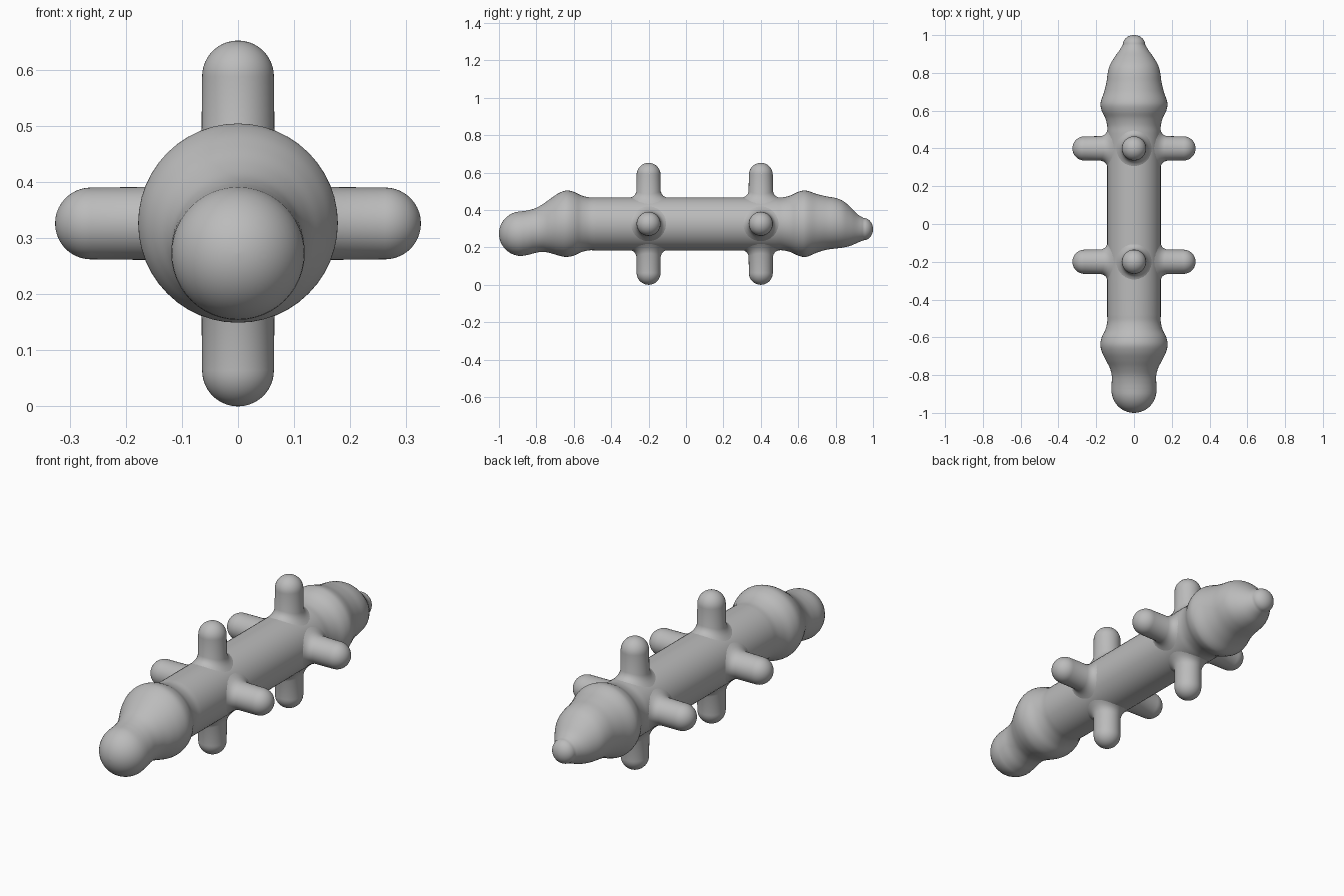
import bpy, bmesh, math
from mathutils import Vector, Matrix

cube = bpy.data.objects.get("Cube")
if cube:
    bpy.data.objects.remove(cube, do_unlink=True)

AXIS_Z = 0.326
BODY_R = 0.142
PEG_R = 0.064

gray = bpy.data.materials.new("plain gray")
gray.use_nodes = True
color = (0.5, 0.5, 0.5, 1)
gray.diffuse_color = color
gray.node_tree.nodes["Principled BSDF"].inputs["Base Color"].default_value = color


def loft(name, rings, cap_start=True):
    """Skin a list of point rings, closing the ends, and shade it smooth."""
    bm = bmesh.new()
    loops = [[bm.verts.new(p) for p in ring] for ring in rings]
    n = len(loops[0])
    for a, b in zip(loops, loops[1:]):
        for i in range(n):
            j = (i + 1) % n
            bm.faces.new((a[i], a[j], b[j], b[i]))
    if cap_start:
        bm.faces.new(loops[0])
    bm.faces.new(loops[-1])
    bmesh.ops.recalc_face_normals(bm, faces=bm.faces)
    for f in bm.faces:
        f.smooth = True
    mesh = bpy.data.meshes.new(name)
    bm.to_mesh(mesh)
    bm.free()
    mesh.materials.append(gray)
    obj = bpy.data.objects.new(name, mesh)
    bpy.context.collection.objects.link(obj)
    return obj


def spline(points, steps=5):
    """Catmull-Rom curve through points with uneven spacing along y."""
    pts = [Vector(p) for p in points]

    def slope(i):
        a, b = pts[max(i - 1, 0)], pts[min(i + 1, len(pts) - 1)]
        return (b - a) / (b[0] - a[0])

    out = []
    for i in range(len(pts) - 1):
        p, q = pts[i], pts[i + 1]
        h = q[0] - p[0]
        m, k = slope(i) * h, slope(i + 1) * h
        for s in range(steps):
            t = s / steps
            out.append(p * (2*t**3 - 3*t*t + 1) + m * (t**3 - 2*t*t + t)
                       + q * (3*t*t - 2*t**3) + k * (t**3 - t*t))
    return out + [pts[-1]]


# Body outline: y, top z, bottom z, half width
stations = [
    (-0.88, 0.392, 0.154, 0.119), (-0.84, 0.399, 0.161, 0.118),
    (-0.80, 0.412, 0.172, 0.118), (-0.76, 0.435, 0.176, 0.129),
    (-0.72, 0.464, 0.168, 0.150), (-0.68, 0.490, 0.156, 0.169),
    (-0.64, 0.504, 0.149, 0.178), (-0.60, 0.497, 0.156, 0.171),
    (-0.56, 0.478, 0.174, 0.152), (-0.52, 0.468, 0.184, BODY_R),
    (-0.48, 0.468, 0.184, BODY_R), (0.48, 0.468, 0.184, BODY_R),
    (0.52, 0.468, 0.184, BODY_R), (0.56, 0.478, 0.174, 0.152),
    (0.60, 0.497, 0.156, 0.171), (0.64, 0.504, 0.149, 0.177),
    (0.70, 0.485, 0.172, 0.158), (0.75, 0.473, 0.187, 0.146),
    (0.80, 0.464, 0.194, 0.139), (0.84, 0.448, 0.199, 0.128),
    (0.88, 0.415, 0.209, 0.105), (0.92, 0.375, 0.226, 0.077),
    (0.95, 0.357, 0.238, 0.059),
]
rows = [tuple(v) for v in spline(stations)]


def dome(end, reach, direction):
    """Rounded cap continuing an end station."""
    y, top, bottom, half = end
    mid, tall = (top + bottom) / 2, (top - bottom) / 2
    cap = []
    for i in range(1, 12):
        a = math.pi / 2 * i / 11.1
        c = math.cos(a)
        cap.append((y + direction * reach * math.sin(a),
                    mid + tall * c, mid - tall * c, half * c))
    return cap


rows = dome(rows[0], 0.12, -1)[::-1] + rows + dome(rows[-1], 0.05, 1)

SIDES = 48
angles = [2 * math.pi * i / SIDES for i in range(SIDES)]
body_rings = [[(w * math.cos(a), y, (t + b) / 2 + (t - b) / 2 * math.sin(a))
               for a in angles] for y, t, b, w in rows]
loft("body", body_rings)

# Peg: base rings follow the round body, flaring into a small fillet
fillet = [(0.100, -0.003), (0.088, 0.002), (0.078, 0.008),
          (0.070, 0.018), (0.065, 0.032)]
peg_rings = []
for r, lift in fillet:
    peg_rings.append([(r * math.cos(a), r * math.sin(a),
                       math.sqrt(BODY_R**2 - (r * math.cos(a))**2) + lift)
                      for a in angles])
shoulder = AXIS_Z - PEG_R
for i in range(12):
    t = math.pi / 2 * i / 11.2
    r = PEG_R * math.cos(t)
    peg_rings.append([(r * math.cos(a), r * math.sin(a),
                       shoulder + PEG_R * math.sin(t)) for a in angles])

# Four pegs around the body at two places along it
for row_name, y in (("front", -0.2), ("back", 0.4)):
    for k, side in enumerate(("top", "left", "bottom", "right")):
        peg = loft(f"{row_name}_{side}_peg", peg_rings, cap_start=False)
        peg.data.transform(Matrix.Translation((0, y, AXIS_Z))
                           @ Matrix.Rotation(k * math.pi / 2, 4, 'Y'))
